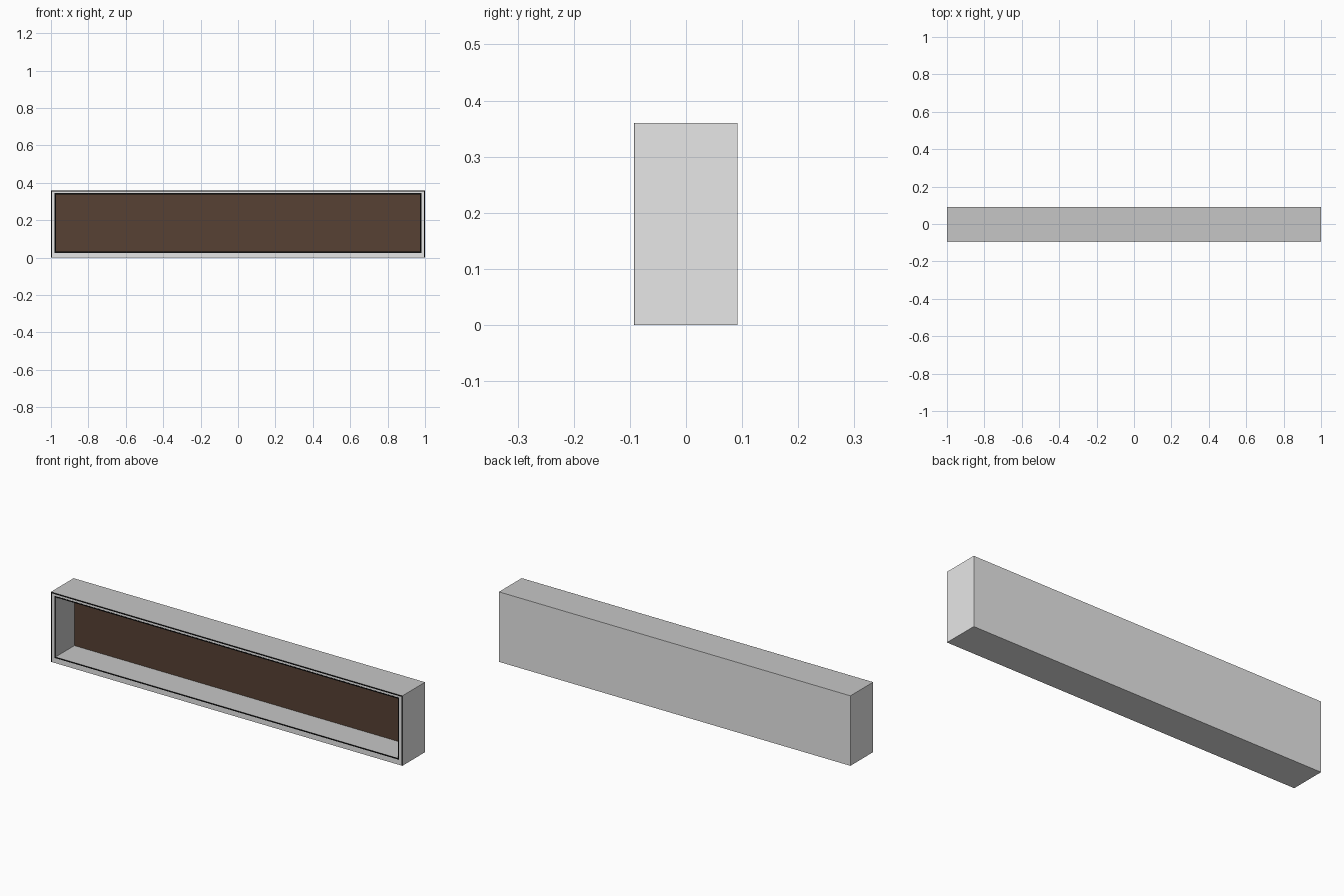
import bpy

if "Cube" in bpy.data.objects:
    bpy.data.objects.remove(bpy.data.objects["Cube"])


def material(name, rgb):
    m = bpy.data.materials.new(name)
    m.diffuse_color = (*rgb, 1.0)
    m.use_nodes = True
    m.node_tree.nodes["Principled BSDF"].inputs["Base Color"].default_value = m.diffuse_color
    return m


light = material("light grey", (0.80, 0.80, 0.80))
mid = material("mid grey", (0.565, 0.565, 0.565))
brown = material("dark brown", (0.095, 0.053, 0.033))
black = material("black", (0.005, 0.005, 0.005))


def box(name, x0, x1, y0, y1, z0, z1, mats):
    bpy.ops.mesh.primitive_cube_add(
        size=1, location=((x0 + x1) / 2, (y0 + y1) / 2, (z0 + z1) / 2))
    ob = bpy.context.object
    ob.name = name
    ob.scale = (x1 - x0, y1 - y0, z1 - z0)
    bpy.ops.object.transform_apply(location=False, rotation=False, scale=True)
    for m in mats:
        ob.data.materials.append(m)
    return ob


D, H = 0.092, 0.36            # half depth, height
IN_X, IN_Z0, IN_Z1 = 0.974, 0.032, 0.339   # opening
PANEL_Y = 0.061               # front of the recessed panel

# open-fronted casing: hollow cut from one block, top face in mid grey
casing = box("casing", -1, 1, -D, D, 0, H, [light, mid])
for f in casing.data.polygons:
    f.material_index = 1 if f.normal.z > 0.5 else 0

# the cutter carries mid grey onto the walls of the recess
cutter = box("opening_cutter", -IN_X, IN_X, -D - 0.1, PANEL_Y + 0.004,
             IN_Z0, IN_Z1, [light, mid])
for f in cutter.data.polygons:
    f.material_index = 1
cutter.hide_render = True
cutter.hide_set(True)

mod = casing.modifiers.new("opening", 'BOOLEAN')
mod.operation = 'DIFFERENCE'
mod.object = cutter
mod.solver = 'EXACT'

# brown panel at the back of the recess
box("back_panel", -IN_X, IN_X, PANEL_Y, PANEL_Y + 0.006, IN_Z0, IN_Z1, [brown])

# thin dark edging lines on the front of the frame
W, Y0, Y1 = 0.006, -D - 0.0006, -D + 0.001
for s, side in ((-1, "left"), (1, "right")):
    for name, a, b, z0, z1 in (("outer", 1 - W, 1, 0, H),
                               ("inner", IN_X, IN_X + W, IN_Z0, IN_Z1)):
        x = sorted((s * a, s * b))
        box(f"{name}_edging_{side}", *x, Y0, Y1, z0, z1, [black])
box("outer_edging_top", -1 + W, 1 - W, Y0, Y1, H - W, H, [black])
box("inner_edging_top", -IN_X - W, IN_X + W, Y0, Y1, IN_Z1, IN_Z1 + W, [black])
box("inner_edging_bottom", -IN_X - W, IN_X + W, Y0, Y1, IN_Z0 - W, IN_Z0, [black])
